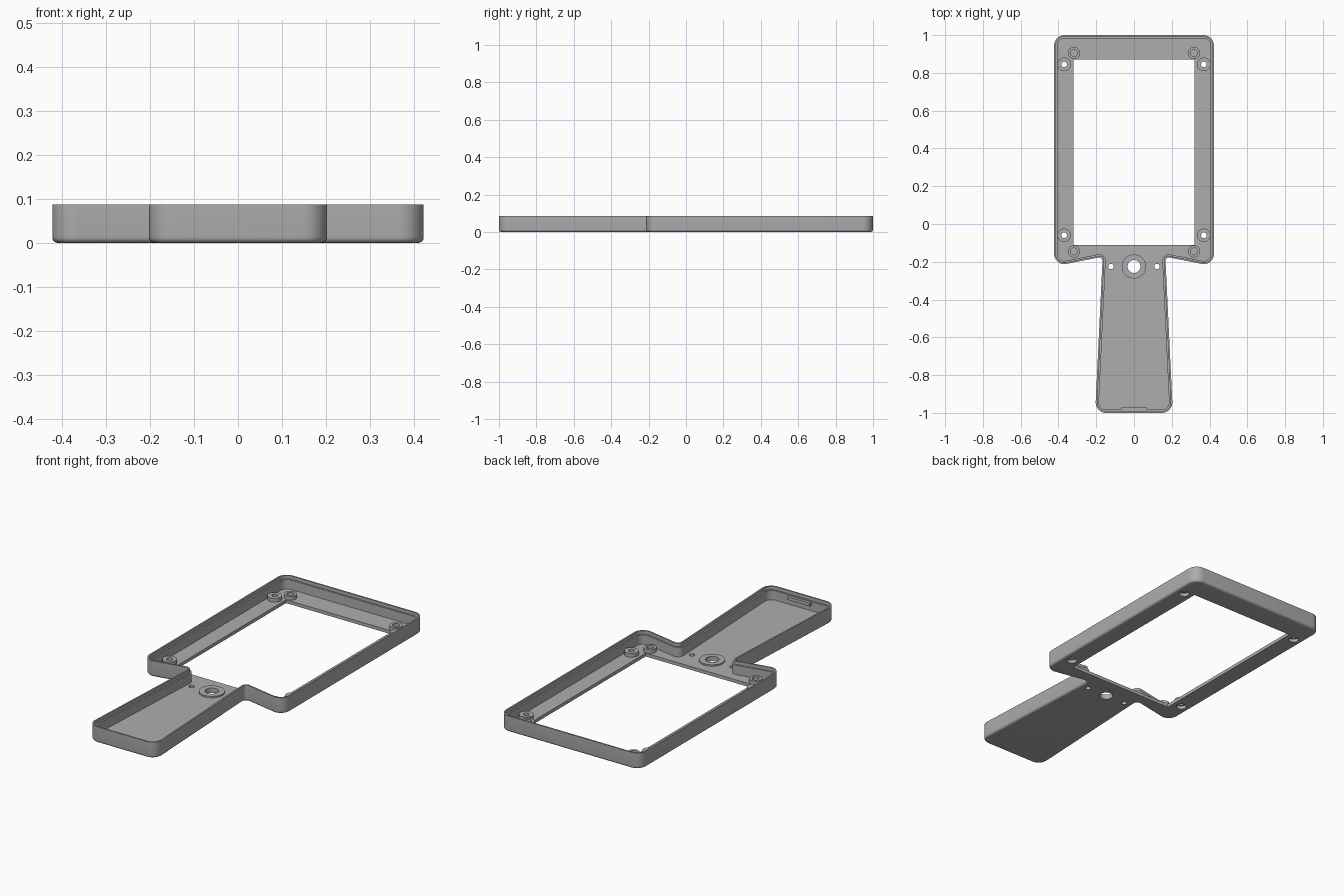
import bpy, bmesh, math

if "Cube" in bpy.data.objects:
    bpy.data.objects.remove(bpy.data.objects["Cube"], do_unlink=True)

HEIGHT, FLOOR, WALL = 0.087, 0.018, 0.017
HEAD_X, HANDLE_X, NECK_Y = 0.423, 0.203, -0.213

grey = bpy.data.materials.new("grey plastic")
grey.use_nodes = True
grey.diffuse_color = (0.42, 0.42, 0.42, 1)
grey.node_tree.nodes["Principled BSDF"].inputs["Base Color"].default_value = grey.diffuse_color


def finish(name, bm):
    bmesh.ops.recalc_face_normals(bm, faces=bm.faces)
    mesh = bpy.data.meshes.new(name)
    bm.to_mesh(mesh)
    bm.free()
    mesh.materials.append(grey)
    obj = bpy.data.objects.new(name, mesh)
    bpy.context.collection.objects.link(obj)
    return obj


def smooth(obj):
    bpy.ops.object.select_all(action="DESELECT")
    obj.select_set(True)
    bpy.context.view_layer.objects.active = obj
    bpy.ops.object.shade_smooth_by_angle(angle=math.radians(35))


def outline(inset, steps=8):
    """Rounded paddle outline, counter-clockwise, moved inwards by inset."""
    # x, y, start angle, radius, +1 outer corner / -1 inner corner
    corners = [(HANDLE_X, -1, -90, 0.055, 1), (HANDLE_X, NECK_Y, 180, 0.018, -1),
               (HEAD_X, NECK_Y, -90, 0.055, 1), (HEAD_X, 1, 0, 0.055, 1),
               (-HEAD_X, 1, 90, 0.055, 1), (-HEAD_X, NECK_Y, 180, 0.055, 1),
               (-HANDLE_X, NECK_Y, 90, 0.018, -1), (-HANDLE_X, -1, 180, 0.055, 1)]
    points = []
    for x, y, start, radius, kind in corners:
        mid = math.radians(start + 45 * kind)
        cx = x - kind * radius * math.copysign(1, math.cos(mid))
        cy = y - kind * radius * math.copysign(1, math.sin(mid))
        r = radius - kind * inset
        for i in range(steps + 1):
            a = math.radians(start + kind * 90 * i / steps)
            points.append((cx + r * math.cos(a), cy + r * math.sin(a)))
    return points


def loft(name, rings):
    """Skin (inset, height) rings and cap both ends."""
    bm = bmesh.new()
    loops = [[bm.verts.new((x, y, z)) for x, y in outline(d)] for d, z in rings]
    for a, b in zip(loops, loops[1:]):
        for i in range(len(a)):
            j = (i + 1) % len(a)
            bm.faces.new((a[i], a[j], b[j], b[i]))
    bm.faces.new(loops[0][::-1])
    bm.faces.new(loops[-1])
    return finish(name, bm)


def box(name, x, y, z):
    bm = bmesh.new()
    bmesh.ops.create_cube(bm, size=1)
    for v in bm.verts:
        v.co = [lo + (c + 0.5) * (hi - lo) for c, (lo, hi) in zip(v.co, (x, y, z))]
    return finish(name, bm)


def lathe(name, x, y, profile, closed, steps=32):
    """Revolve (radius, height) points about a vertical axis."""
    bm = bmesh.new()
    rings = [[bm.verts.new((x + r * math.cos(math.tau * i / steps),
                            y + r * math.sin(math.tau * i / steps), z))
              for i in range(steps)] for r, z in profile]
    pairs = list(zip(rings, rings[1:])) + ([(rings[-1], rings[0])] if closed else [])
    for a, b in pairs:
        for i in range(steps):
            j = (i + 1) % steps
            bm.faces.new((a[i], a[j], b[j], b[i]))
    if not closed:
        bm.faces.new(rings[0])
        bm.faces.new(rings[-1])
    return finish(name, bm)


def tube(name, x, y, outer, inner, z0, z1):
    return lathe(name, x, y, [(outer, z0), (outer, z1), (inner, z1), (inner, z0)], True)


# Tray: rounded lower edge, wall, stepped rim, inner floor
ROUND = 0.013
rings = [(ROUND * (1 - math.sin(a)), ROUND * (1 - math.cos(a)))
         for a in (math.radians(18 * i) for i in range(6))]
rings += [(0, HEIGHT), (WALL / 2, HEIGHT), (WALL / 2, HEIGHT - 0.018),
          (WALL, HEIGHT - 0.018), (WALL, FLOOR)]
tray = loft("tray", rings)

# Floor openings: window, button hole, pin holes and screw recesses
SCREWS = [(s * 0.37, y) for s in (-1, 1) for y in (-0.06, 0.845)]
POSTS = [(s * 0.318, y) for s in (-1, 1) for y in (-0.145, 0.905)]
BUTTON_Y = -0.225
cutters = [box("window_cutter", (-0.32, 0.32), (-0.11, 0.87), (-0.1, 0.2))]
holes = [(x, y, 0.026) for x, y in SCREWS]
holes += [(0, BUTTON_Y, 0.034), (-0.122, BUTTON_Y, 0.014), (0.122, BUTTON_Y, 0.014)]
for x, y, r in holes:
    cutters.append(lathe("hole_cutter", x, y, [(r, -0.1), (r, 0.2)], False))
bpy.context.view_layer.objects.active = tray
for cutter in cutters:
    cutter.hide_render = True
    cut = tray.modifiers.new("cut", "BOOLEAN")
    cut.operation, cut.solver, cut.object = "DIFFERENCE", "EXACT", cutter
    bpy.ops.object.modifier_apply(modifier=cut.name)
    bpy.data.objects.remove(cutter, do_unlink=True)
smooth(tray)

# Screw bosses, blind posts and the raised ring round the button hole
TOP = FLOOR + 0.02
for x, y in SCREWS:
    smooth(tube("screw_boss", x, y, 0.036, 0.015, FLOOR, TOP))
for x, y in POSTS:
    smooth(lathe("board_post", x, y, [(0.032, FLOOR - 0.003), (0.032, TOP),
                                      (0.018, TOP), (0.018, FLOOR + 0.002)], False))
smooth(tube("button_ring", 0, BUTTON_Y, 0.064, 0.034, FLOOR - 0.003, FLOOR + 0.008))

# Catch on the inside of the handle end
box("handle_catch", (-0.067, 0.067), (-0.99, -0.968), (0.048, 0.066))
